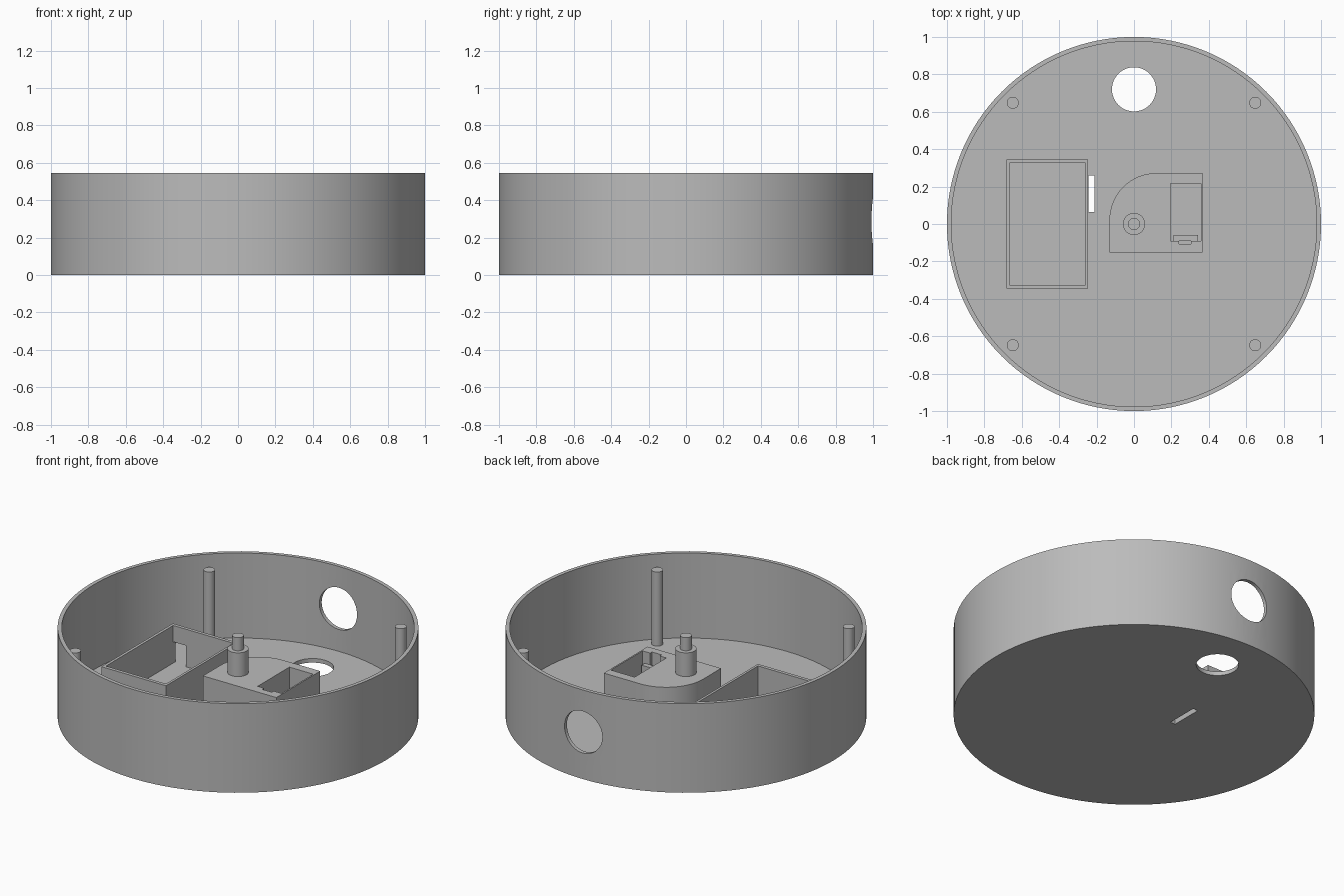
import bpy
import bmesh
from math import pi, sin, cos, radians
from mathutils import Matrix

cube = bpy.data.objects.get("Cube")
if cube:
    bpy.data.objects.remove(cube, do_unlink=True)

grey = bpy.data.materials.new("plain_grey")
grey.use_nodes = True
grey.diffuse_color = (0.5, 0.5, 0.5, 1)
grey.node_tree.nodes["Principled BSDF"].inputs["Base Color"].default_value = (0.5, 0.5, 0.5, 1)

FLOOR = 0.025
HEIGHT = 0.545


def finish(bm, name):
    bmesh.ops.recalc_face_normals(bm, faces=bm.faces)
    mesh = bpy.data.meshes.new(name)
    bm.to_mesh(mesh)
    bm.free()
    mesh.materials.append(grey)
    obj = bpy.data.objects.new(name, mesh)
    bpy.context.collection.objects.link(obj)
    return obj


def prism(name, outline, z0, z1):
    """Extrude a flat outline from z0 up to z1."""
    bm = bmesh.new()
    face = bm.faces.new([bm.verts.new((x, y, z0)) for x, y in outline])
    side = bmesh.ops.extrude_face_region(bm, geom=[face])["geom"]
    top = [v for v in side if isinstance(v, bmesh.types.BMVert)]
    bmesh.ops.translate(bm, verts=top, vec=(0, 0, z1 - z0))
    return finish(bm, name)


def box(name, x0, x1, y0, y1, z0, z1):
    return prism(name, [(x0, y0), (x1, y0), (x1, y1), (x0, y1)], z0, z1)


def cylinder(name, x, y, radius, z0, z1, sides=32):
    ring = [2 * pi * i / sides for i in range(sides)]
    return prism(name, [(x + radius * cos(a), y + radius * sin(a)) for a in ring], z0, z1)


def activate(obj):
    bpy.ops.object.select_all(action="DESELECT")
    obj.select_set(True)
    bpy.context.view_layer.objects.active = obj


def cut(obj, *cutters):
    for cutter in cutters:
        mod = obj.modifiers.new("cut", "BOOLEAN")
        mod.operation = "DIFFERENCE"
        mod.solver = "EXACT"
        mod.object = cutter
        activate(obj)
        bpy.ops.object.modifier_apply(modifier=mod.name)
        bpy.data.objects.remove(cutter, do_unlink=True)


def smooth(obj):
    activate(obj)
    bpy.ops.object.shade_smooth_by_angle(angle=radians(30))


# Round open shell with a cable hole in the wall, one in the floor, and a slot
shell = cylinder("shell", 0, 0, 1, 0, HEIGHT, 128)
wall_hole = cylinder("wall_hole", 0, 0, 0.128, -0.2, 0.2, 48)
wall_hole.data.transform(Matrix.Translation((0, 1, 0.287)) @ Matrix.Rotation(pi / 2, 4, "X"))
cut(shell,
    cylinder("cavity", 0, 0, 0.977, FLOOR, 1, 128),
    wall_hole,
    cylinder("floor_hole", 0, 0.72, 0.118, -0.1, 0.1, 48),
    box("slot", -0.243, -0.21, 0.065, 0.26, -0.1, 0.1))
smooth(shell)

# Open-topped battery box with a wire gap in the back wall
tray = box("battery_box", -0.683, -0.245, -0.346, 0.346, FLOOR, 0.255)
cut(tray,
    box("tray_space", -0.666, -0.26, -0.325, 0.325, 0, 1),
    box("wire_gap", -0.666, -0.58, 0.3, 0.4, 0, 0.155))

# Mounting block with one rounded corner and a socket pocket
left, right, front, back, bend = -0.131, 0.366, -0.152, 0.272, 0.25
arc = [pi / 2 + pi / 2 * i / 16 for i in range(17)]
outline = [(left, front), (right, front), (right, back)]
outline += [(left + bend + bend * cos(a), back - bend + bend * sin(a)) for a in arc]
block = prism("mounting_block", outline, FLOOR, 0.272)
cut(block,
    box("pocket", 0.196, 0.357, -0.09, 0.217, 0, 1),
    box("key_notch", 0.24, 0.305, -0.108, -0.08, 0, 1))
smooth(block)
box("socket_ledge", 0.21, 0.342, -0.09, -0.06, FLOOR, 0.2)

# Stepped centre spindle
smooth(cylinder("spindle_base", 0, 0, 0.059, 0.272, 0.417))
smooth(cylinder("spindle_tip", 0, 0, 0.032, 0.417, 0.497))

# Four lid posts
for sx, side in ((1, "left"), (-1, "right")):
    for sy, end in ((1, "back"), (-1, "front")):
        smooth(cylinder(f"lid_post_{end}_{side}", sx * 0.648, sy * 0.648, 0.032, FLOOR, 0.478))
